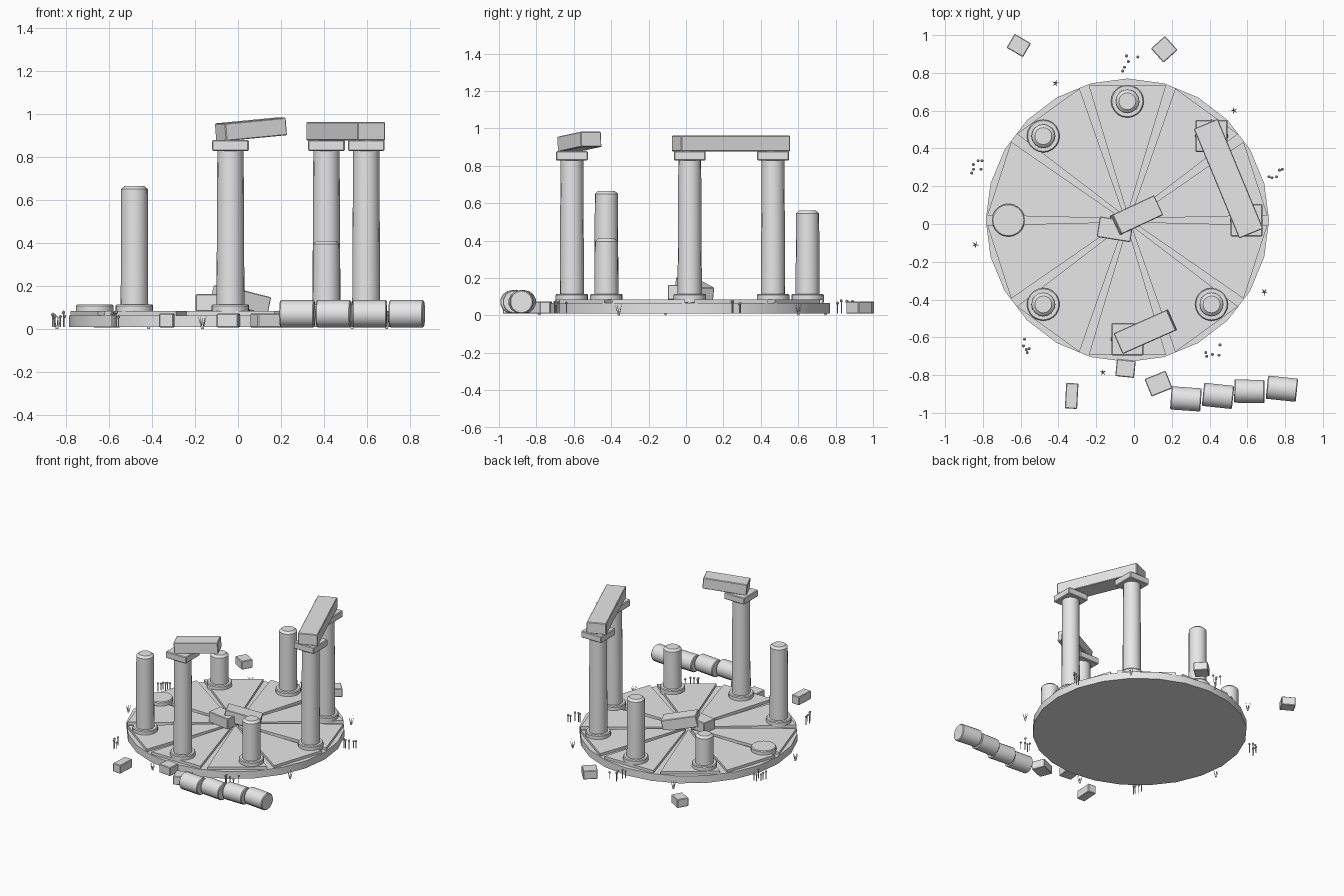
import bpy, bmesh, math, random
from mathutils import Matrix, Vector

if "Cube" in bpy.data.objects:
    bpy.data.objects.remove(bpy.data.objects["Cube"])

random.seed(4)
stone = bpy.data.materials.new("grey_stone")
stone.diffuse_color = (0.8, 0.8, 0.8, 1)
stone.use_nodes = True
stone.node_tree.nodes["Principled BSDF"].inputs["Base Color"].default_value = stone.diffuse_color
CX, CY, FLOOR = -0.035, 0.02, 0.085


def finish(name, bm, smooth=False):
    bmesh.ops.recalc_face_normals(bm, faces=bm.faces)
    me = bpy.data.meshes.new(name)
    bm.to_mesh(me)
    bm.free()
    me.materials.append(stone)
    ob = bpy.data.objects.new(name, me)
    bpy.context.collection.objects.link(ob)
    if smooth:
        bpy.ops.object.select_all(action='DESELECT')
        ob.select_set(True)
        bpy.context.view_layer.objects.active = ob
        bpy.ops.object.shade_smooth_by_angle(angle=math.radians(35))
    return ob


def block(name, loc, size, yaw=0, pitch=0, bevel=0.004):
    """Bevelled stone block; positive pitch lifts the +x end."""
    bm = bmesh.new()
    bmesh.ops.create_cube(bm, size=1, matrix=Matrix.Diagonal((*size, 1)))
    bmesh.ops.bevel(bm, geom=bm.edges[:], offset=bevel, segments=1, affect='EDGES')
    ob = finish(name, bm)
    ob.location = loc
    ob.rotation_euler = (0, -math.radians(pitch), math.radians(yaw))
    return ob


def lathe(name, profile, sides, loc, rot=(0, 0, 0)):
    """Closed turned solid from (radius, height) rings."""
    bm = bmesh.new()
    rings = [[bm.verts.new((r * math.cos(math.tau * i / sides),
                            r * math.sin(math.tau * i / sides), z))
              for i in range(sides)] for r, z in profile]
    for a, b in zip(rings, rings[1:]):
        for i in range(sides):
            j = (i + 1) % sides
            bm.faces.new((a[i], a[j], b[j], b[i]))
    bm.faces.new(rings[0][::-1])
    bm.faces.new(rings[-1])
    ob = finish(name, bm, True)
    ob.location = loc
    ob.rotation_euler = rot
    return ob


# Round platform
lathe("platform", [(0.75, 0.01), (0.75, 0.065)], 24, (CX, CY, 0))

# Ten wedge paving slabs with widening joints
for k in range(10):
    mid = math.radians(18 + 36 * k)
    half = math.radians(16)
    bm = bmesh.new()
    pts = [(0.03, mid)] + [(0.742, mid + s * half) for s in (-1, 1)]
    face = bm.faces.new([bm.verts.new((r * math.cos(a), r * math.sin(a), 0.06))
                         for r, a in pts])
    up = bmesh.ops.extrude_face_region(bm, geom=[face])['geom']
    bmesh.ops.translate(bm, vec=(0, 0, FLOOR - 0.06),
                        verts=[v for v in up if isinstance(v, bmesh.types.BMVert)])
    finish("paving_slab", bm).location = (CX, CY, 0)

# Ring of eight columns: top height of each, in 45 degree steps from +x
TALL = 0.83
heights = [TALL, TALL, 0.56, 0.33, 0, 0.665, TALL, 0.41]
for k, top in enumerate(heights):
    a = math.radians(45 * k)
    x, y = CX + 0.63 * math.cos(a), CY + 0.63 * math.sin(a)
    lathe("column_base", [(0.087, 0.07), (0.087, 0.109), (0.082, 0.115)], 20, (x, y, 0))
    if top == TALL:
        lathe("column_shaft", [(0.065, 0.11), (0.061, TALL)], 16, (x, y, 0))
        block("capital", (x, y, 0.853), (0.17, 0.17, 0.05), bevel=0.005)
    elif top:
        lathe("broken_shaft", [(0.064, 0.11), (0.062, top - 0.015),
                               (0.045, top)], 16, (x, y, 0))

# Lintel across two columns, and a broken piece on the front capital
block("lintel", (0.5, 0.24, 0.919), (0.629, 0.138, 0.085), yaw=-67.5)
block("lintel_fragment", (0.06, -0.57, 0.928), (0.31, 0.12, 0.082), yaw=24, pitch=5)

# Rubble in the middle
block("centre_rubble", (0.012, 0.045, 0.135), (0.25, 0.115, 0.085), yaw=25, pitch=-13)
block("centre_rubble", (-0.1, -0.028, 0.123), (0.18, 0.11, 0.08), yaw=-9)

# Fallen drums
for x, y, yaw in ((0.275, -0.926, -4), (0.445, -0.91, -6),
                  (0.611, -0.886, -1), (0.783, -0.872, -6)):
    lathe("fallen_drum", [(0.058, -0.08), (0.063, -0.075), (0.063, 0.075), (0.058, 0.08)],
          14, (x, y, 0.072), (0, math.pi / 2, math.radians(yaw)))

# Scattered stones
for x, y, w, d, yaw in ((-0.61, 0.945, 0.1, 0.085, -30), (0.16, 0.925, 0.1, 0.1, 42),
                        (-0.33, -0.91, 0.065, 0.135, -3), (-0.045, -0.765, 0.1, 0.09, -6),
                        (0.13, -0.845, 0.12, 0.1, 22)):
    block("scattered_stone", (x, y, 0.041), (w, d, 0.064), yaw=yaw)

# Grass tufts of pointed blades
for x, y in ((-0.415, 0.745), (0.53, 0.6), (-0.84, -0.11), (0.69, -0.36), (-0.165, -0.785)):
    bm = bmesh.new()
    turn = random.random() * 6
    for i in range(5):
        d = Vector((math.cos(turn + i * 1.257), math.sin(turn + i * 1.257), 0))
        m = Matrix.Translation(d * 0.012 + Vector((0, 0, 0.033))) \
            @ Vector((0, 0, 1)).rotation_difference(d * 0.3 + Vector((0, 0, 1))).to_matrix().to_4x4()
        bmesh.ops.create_cone(bm, cap_ends=True, segments=3, radius1=0.004, radius2=0,
                              depth=0.066, matrix=m)
    finish("grass_tuft", bm).location = (x, y, 0)

# Small flowers: thin stem with a round head, in five patches
patches = [
    [(-0.06, 0.81), (-0.05, 0.83), (-0.03, 0.86), (-0.04, 0.89), (0.02, 0.885)],
    [(-0.86, 0.27), (-0.85, 0.29), (-0.85, 0.315), (-0.825, 0.335), (-0.805, 0.335), (-0.81, 0.29)],
    [(0.715, 0.25), (0.73, 0.245), (0.755, 0.25), (0.77, 0.285), (0.785, 0.29)],
    [(-0.58, -0.61), (-0.585, -0.645), (-0.57, -0.665), (-0.565, -0.68), (-0.555, -0.66)],
    [(0.38, -0.68), (0.385, -0.7), (0.415, -0.69), (0.45, -0.695), (0.455, -0.64)],
]
for patch in patches:
    bm = bmesh.new()
    for x, y in patch:
        h = random.uniform(0.055, 0.08)
        bmesh.ops.create_cone(bm, cap_ends=True, segments=5, radius1=0.003, radius2=0.003,
                              depth=h - 0.01, matrix=Matrix.Translation((x, y, 0.01 + (h - 0.01) / 2)))
        bmesh.ops.create_icosphere(bm, subdivisions=1, radius=0.009,
                                   matrix=Matrix.Translation((x, y, h)))
    finish("flower_patch", bm)
